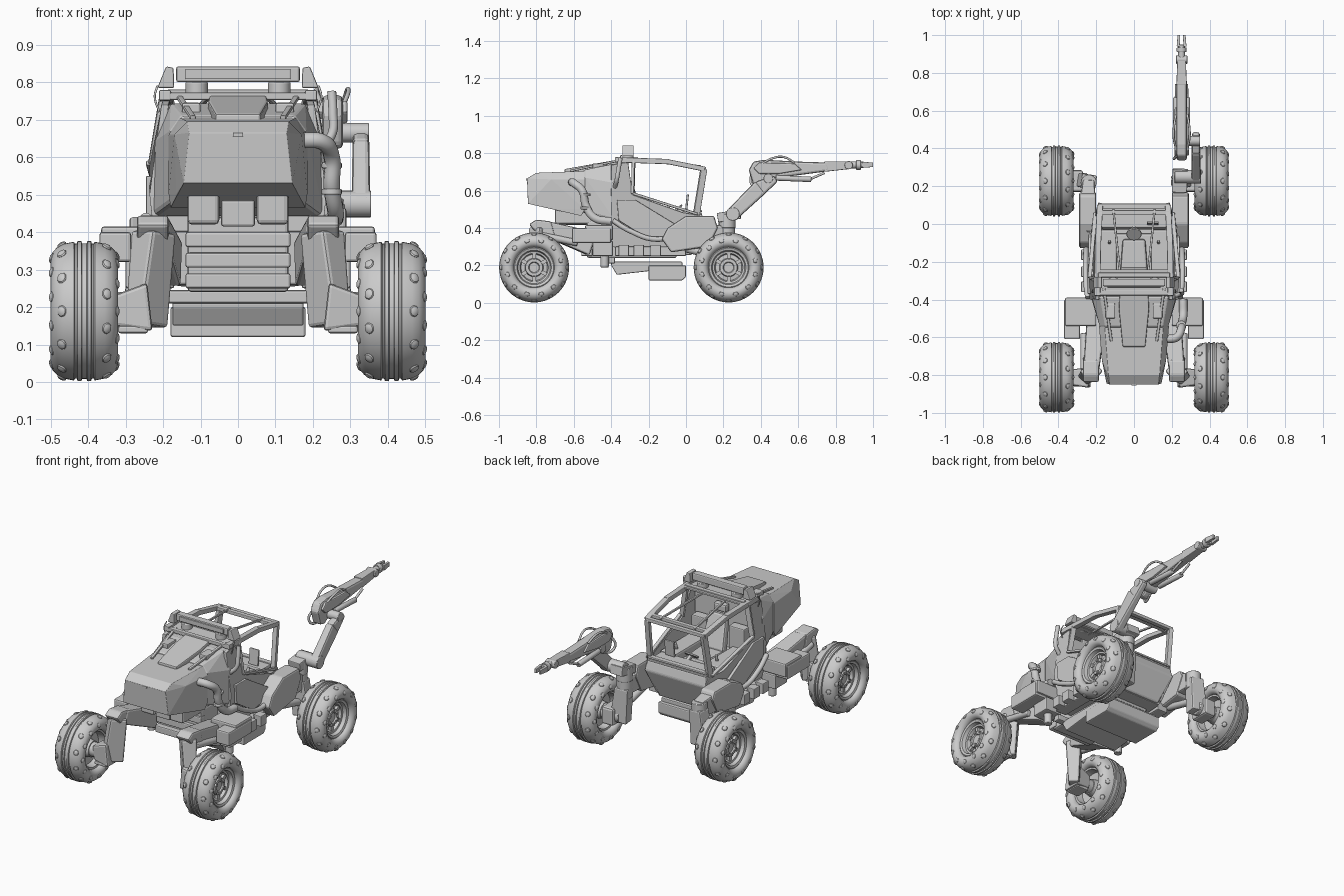
import bpy, bmesh
from math import sin, cos, pi, radians
from mathutils import Vector, Matrix


def finish(name, bm, bevel=0.0, smooth=False):
    bmesh.ops.recalc_face_normals(bm, faces=bm.faces[:])
    me = bpy.data.meshes.new(name)
    bm.to_mesh(me)
    bm.free()
    ob = bpy.data.objects.new(name, me)
    bpy.context.collection.objects.link(ob)
    if bevel:
        m = ob.modifiers.new("bevel", 'BEVEL')
        m.width, m.segments, m.limit_method, m.angle_limit = bevel, 2, 'ANGLE', radians(25)
    if smooth:
        bpy.context.view_layer.objects.active = ob
        ob.select_set(True)
        bpy.ops.object.shade_smooth_by_angle(angle=radians(35))
        ob.select_set(False)
    return ob


def hull(name, pts, bevel=0.006):
    bm = bmesh.new()
    for p in pts:
        bm.verts.new(p)
    bmesh.ops.convex_hull(bm, input=bm.verts[:])
    bmesh.ops.dissolve_limit(bm, angle_limit=radians(1), verts=bm.verts[:], edges=bm.edges[:])
    return finish(name, bm, bevel)


def box(name, x, y, z, bevel=0.006):
    return hull(name, [(a, b, c) for a in x for b in y for c in z], bevel)


def panel(name, pts, off, bevel=0.004):
    bm = bmesh.new()
    f = bm.faces.new([bm.verts.new(p) for p in pts])
    r = bmesh.ops.extrude_face_region(bm, geom=[f], use_keep_orig=True)
    bmesh.ops.translate(bm, vec=off, verts=[v for v in r['geom'] if isinstance(v, bmesh.types.BMVert)])
    return finish(name, bm, bevel)


def prism(name, yz, x0, x1, bevel=0.006):
    return panel(name, [(x0, y, z) for y, z in yz], (x1 - x0, 0, 0), bevel)


def beam(name, a, b, s0, s1=None, bevel=0.004):
    a, b = Vector(a), Vector(b)
    q = (b - a).to_track_quat('Y', 'Z')
    return hull(name, [p + q @ Vector((i * s[0] / 2, 0, j * s[1] / 2))
                       for p, s in ((a, s0), (b, s1 or s0)) for i in (-1, 1) for j in (-1, 1)], bevel)


def cyl(name, a, b, r, n=20, bevel=0.003):
    a, b = Vector(a), Vector(b)
    bm = bmesh.new()
    M = Matrix.Translation((a + b) / 2) @ (b - a).to_track_quat('Z', 'Y').to_matrix().to_4x4()
    bmesh.ops.create_cone(bm, cap_ends=True, segments=n, radius1=r, radius2=r, depth=(b - a).length, matrix=M)
    return finish(name, bm, bevel, True)


def tube(name, pts, r):
    cu = bpy.data.curves.new(name, 'CURVE')
    cu.dimensions, cu.bevel_depth, cu.bevel_resolution, cu.use_fill_caps = '3D', r, 3, True
    sp = cu.splines.new('BEZIER')
    sp.bezier_points.add(len(pts) - 1)
    for bp, p in zip(sp.bezier_points, pts):
        bp.co = p
        bp.handle_left_type = bp.handle_right_type = 'AUTO'
    bpy.context.collection.objects.link(bpy.data.objects.new(name, cu))


def lathe(bm, prof, n, closed):
    vs = [bm.verts.new((x, 0, r)) for x, r in prof]
    es = [bm.edges.new((vs[i], vs[i + 1])) for i in range(len(vs) - 1)]
    if closed:
        es.append(bm.edges.new((vs[-1], vs[0])))
    bmesh.ops.spin(bm, geom=vs + es, axis=(1, 0, 0), cent=(0, 0, 0), angle=2 * pi, steps=n, use_duplicate=False)
    bmesh.ops.remove_doubles(bm, verts=bm.verts[:], dist=0.0002)


# wheel mesh: balloon tyre, stepped rim, hub bolts, flat tread studs
bm = bmesh.new()
half = [(.062, .108), (.076, .112), (.086, .124), (.09, .14), (.085, .157), (.073, .17), (.055, .1795),
        (.028, .185), (.025, .18), (.02, .18), (.018, .187), (.008, .187), (.006, .181)]
lathe(bm, half + [(-x, r) for x, r in reversed(half)], 56, True)
rim = [(-.062, .11), (-.06, .098), (-.02, .092), (-.015, .05), (-.05, .045), (-.05, .0001), (.035, .0001), (.035, .026),
       (.042, .03), (.042, .046), (.02, .05), (.018, .07), (.04, .076), (.042, .086), (.062, .092), (.066, .104), (.062, .11)]
lathe(bm, rim, 56, False)
for x, r, ph, tilt in ((.06, .177, 0, .5), (-.06, .177, .5, -.5), (.086, .147, .5, 1.2), (-.086, .147, 0, -1.2)):
    for k in range(12):
        M = (Matrix.Rotation(2 * pi * (k + ph) / 12, 4, 'X') @ Matrix.Translation((x, 0, r)) @
             Matrix.Rotation(tilt, 4, 'Y') @ Matrix.Diagonal((1, 1.1, .5, 1)))
        bmesh.ops.create_uvsphere(bm, u_segments=10, v_segments=6, radius=.014, matrix=M)
for k in range(6):
    R = Matrix.Rotation(pi * k / 3, 4, 'X')
    bmesh.ops.create_cube(bm, size=.014, matrix=R @ Matrix.Translation((.04, 0, .038)))
    bmesh.ops.create_cube(bm, size=1, matrix=R @ Matrix.Translation((.02, 0, .062)) @ Matrix.Diagonal((.03, .02, .045, 1)))
wheel = finish("wheel_front_right", bm, 0, True)
wheel.location = (.41, -.812, .189)
for nm, x, y in (("front_left", -.41, -.812), ("rear_right", .41, .228), ("rear_left", -.41, .228)):
    w = bpy.data.objects.new("wheel_" + nm, wheel.data)
    w.location, w.rotation_euler = (x, y, .189), (0, 0, pi if x < 0 else 0)
    bpy.context.collection.objects.link(w)

# engine hood: rounded nose block and rear collar
hull("hood_nose", [(s * x, y, z) for s in (-1, 1) for x, y, z in
     ((.13, -.85, .665), (.145, -.845, .53), (.165, -.70, .50), (.18, -.56, .465), (.185, -.54, .50), (.185, -.54, .66),
      (.155, -.54, .705), (.135, -.80, .695), (.17, -.72, .66))], .016)
hull("hood_collar", [(s * x, y, z) for s in (-1, 1) for x, y, z in
     ((.175, -.55, .48), (.18, -.55, .67), (.15, -.55, .71), (.23, -.38, .44), (.225, -.38, .64), (.18, -.38, .745))], .012)
hull("hood_top_panel", [(s * x, y, z) for s in (-1, 1) for x, y, z in
     ((.06, -.65, .69), (.06, -.65, .715), (.08, -.45, .70), (.08, -.45, .75), (.075, -.35, .72), (.075, -.35, .768))], .006)
box("hood_latch", (-.013, .013), (-.855, -.84), (.655, .665), .001)
box("grille_center", (-.045, .045), (-.69, -.5), (.415, .485))
for s in (-1, 1):
    box("grille_box", (s * .05, s * .135), (-.70, -.5), (.42, .505), .012)
    beam("hood_rail", (s * .12, -.62, .705), (s * .16, -.34, .765), (.016, .012))
    box("hood_vent", (s * .10, s * .15), (-.50, -.42), (.70, .745))

# central chassis and stepped belly
box("chassis_spine", (-.135, .135), (-.53, -.05), (.24, .44), .01)
for k in range(3):
    box("front_step", (-.14, .14), (-.56 + k * .01, -.5), (.25 + k * .055, .29 + k * .055))
hull("belly_tray", [(s * .175, y, z) for s in (-1, 1) for y, z in
     ((-.40, .20), (-.37, .15), (-.02, .19), (-.02, .22), (-.40, .22))], .005)
prism("belly_skid", [(-.20, .20), (-.20, .12), (-.02, .12), (.0, .14), (.0, .20)], -.18, .18)
box("chassis_crossbar", (-.22, .22), (-.42, -.38), (.21, .245))

# cab tub, sides and nose
hull("cab_floor", [(s * x, y, z) for s in (-1, 1) for x, y, z in
     ((.19, -.38, .26), (.215, -.38, .42), (.155, .03, .255), (.19, .06, .40))])
hull("cab_nose", [(s * x, y, z) for s in (-1, 1) for x, y, z in
     ((.14, .04, .26), (.195, .10, .42), (.19, .085, .475), (.2, .02, .475), (.155, -.02, .26))], .008)
box("cab_rear_wall", (-.19, .19), (-.385, -.35), (.40, .74))
for s in (-1, 1):
    panel("cab_side", [(s * x, y, z) for x, y, z in
          ((.205, -.40, .74), (.2, -.31, .755), (.235, -.285, .58), (.225, -.02, .485), (.2, .07, .47), (.195, .10, .42),
           (.165, .04, .28), (.205, -.2, .27), (.215, -.4, .30), (.24, -.4, .5))], (-s * .02, 0, 0))
    panel("door_plate", [(s * x, y, z) for x, y, z in
          ((.246, -.37, .55), (.246, -.27, .55), (.24, -.04, .41), (.232, -.06, .355), (.238, -.2, .34), (.245, -.36, .44))],
          (-s * .018, 0, 0))
    # roof cage
    beam("front_pillar", (s * .19, .055, .47), (s * .18, .095, .715), (.026, .034))
    beam("roof_rail_front", (s * .18, .10, .715), (s * .19, -.10, .755), (.032, .026))
    beam("roof_rail_rear", (s * .19, -.09, .755), (s * .195, -.38, .765), (.032, .028))
    beam("middle_pillar", (s * .225, -.285, .58), (s * .195, -.28, .76), (.016, .03))
    beam("sill_trim", (s * .235, -.285, .585), (s * .205, .06, .475), (.022, .014))
    beam("roof_brace", (s * .07, -.3, .765), (s * .11, .08, .73), (.012, .012))
    tube("side_hose", [(s * x, y, z) for x, y, z in
         ((.245, -.39, .44), (.255, -.3, .385), (.255, -.16, .34), (.25, -.08, .36), (.24, -.03, .42))], .014)
    # light bar side lamps, mounts and aerials
    hull("side_lamp", [(s * x, y, z) for y in (-.34, -.28)
         for x, z in ((.17, .785), (.172, .838), (.192, .842), (.215, .785))], .004)
    cyl("lamp_mount", (s * .11, -.31, .76), (s * .11, -.31, .80), .03)
    tube("aerial", [(s * .21, -.36, .72), (s * .222, -.36, .76), (s * .215, -.345, .79)], .003)
for y, z in ((.095, .717), (.06, .725), (-.27, .77), (-.365, .762)):
    beam("roof_crossbar", (-.19, y, z), (.19, y, z), (.026, .02))
hull("roof_plate", [(s * .18, y, z) for s in (-1, 1) for y, z in
     ((-.37, .765), (-.24, .775), (-.37, .755), (-.24, .765))], .002)
box("light_bar", (-.165, .165), (-.33, -.29), (.80, .842))
box("light_bar_lens", (-.14, .14), (-.338, -.325), (.808, .834), .002)
for z in (.49, .475):
    beam("windscreen_sill", (-.19, .07, z), (.19, .07, z), (.03, .012))

# interior: seat, dash, controls
hull("seat_cushion", [(s * x, y, z) for s in (-1, 1) for x, y in ((.075, -.28), (.06, -.08)) for z in (.40, .47)], .012)
beam("seat_back", (0, -.25, .46), (0, -.31, .65), (.15, .05), (.11, .04), .012)
box("headrest", (-.04, .04), (-.345, -.305), (.655, .70), .01)
hull("dashboard", [(s * .17, y, z) for s in (-1, 1) for y, z in ((-.03, .44), (-.02, .49), (.06, .49), (.06, .42))])
beam("control_screen", (.10, .0, .49), (.10, .01, .58), (.06, .012))
beam("steering_column", (0, .02, .46), (0, -.05, .50), (.02, .02))
cyl("steering_wheel", (0, -.05, .495), (0, -.056, .503), .04)
for s in (-1, 1):
    box("side_console", (s * .09, s * .19), (-.30, -.03), (.40, .485), .01)
    cyl("joystick", (s * .13, -.1, .48), (s * .13, -.09, .52), .008, 10)
    box("rear_equipment", (s * .07, s * .17), (-.345, -.29), (.42, .60))

for s in (-1, 1):
    # equipment boxes along the flanks
    box("flank_box", (s * .20, s * .365), (-.54, -.39), (.335, .415), .008)
    box("flank_box_outer", (s * .285, s * .37), (-.61, -.40), (.32, .40), .008)
    box("flank_box_low", (s * .19, s * .30), (-.50, -.39), (.25, .33))
    box("flank_rail", (s * .17, s * .24), (-.38, .0), (.25, .30))
    for y in (-.36, -.28, -.19):
        box("flank_valve", (s * .23, s * .28), (y, y + .055), (.25, .31), .004)
    cyl("drain_post", (s * .25, -.435, .19), (s * .25, -.435, .33), .022)
    # front legs (toward -y)
    beam("front_thigh", (s * .20, -.50, .315), (s * .225, -.76, .40), (.10, .13), (.085, .08), .01)
    hull("front_knee", [(s * x, y, z) for x in (.185, .27) for y, z in
         ((-.84, .42), (-.80, .445), (-.72, .435), (-.70, .36), (-.78, .35))], .01)
    beam("front_shin", (s * .225, -.78, .40), (s * .245, -.80, .15), (.085, .09), (.06, .11), .01)
    beam("front_axle_housing", (s * .235, -.812, .20), (s * .335, -.812, .189), (.11, .13), (.08, .08), .01)
    box("front_knuckle_foot", (s * .24, s * .32), (-.86, -.77), (.13, .15))
    cyl("front_axle", (s * .27, -.812, .189), (s * .40, -.812, .189), .04)
    cyl("front_damper", (s * .265, -.58, .32), (s * .265, -.77, .36), .018)
    # rear legs (toward +y); the right one is taller to carry the arm
    t = .465 if s > 0 else .44
    prism("rear_thigh", [(-.13, .34), (-.10, .40), (.0, t), (.15, t), (.17, .40), (.12, .30), (-.08, .27)],
          s * .20, s * .29, .01)
    cyl("rear_knee", (s * .24, .22, .30), (s * .24, .22, t - .04), .042)
    beam("rear_knee_link", (s * .245, .12, .37), (s * .24, .23, .36), (.08, .11), (.06, .09), .008)
    beam("rear_shin", (s * .24, .225, .36), (s * .26, .228, .16), (.075, .08), (.07, .10), .008)
    cyl("rear_axle", (s * .25, .228, .189), (s * .40, .228, .189), .042)
    box("rear_hub_housing", (s * .27, s * .345), (.17, .285), (.14, .24), .012)
    cyl("rear_damper", (s * .25, .0, .29), (s * .25, .20, .24), .02)

# exhaust pipe and intake on the right
tube("exhaust_pipe", [(.17, -.61, .645), (.225, -.60, .64), (.25, -.555, .60), (.25, -.535, .52), (.26, -.49, .455),
                      (.26, -.40, .435)], .022)
tube("intake_pipe", [(.215, -.38, .62), (.25, -.37, .66), (.253, -.36, .72), (.25, -.35, .775)], .012)
for z in (.57, .50):
    cyl("pipe_collar", (.25, -.537, z), (.25, -.537, z + .015), .027)

# manipulator: base, lower link, forearm, gripper
cyl("arm_base", (.24, .22, .40), (.24, .22, .475), .045)
cyl("arm_shoulder", (.215, .25, .475), (.355, .25, .475), .036)
beam("arm_base_yoke", (.24, .17, .455), (.245, .29, .475), (.08, .05))
beam("arm_lower_link", (.328, .235, .46), (.328, .40, .62), (.05, .07), (.045, .085), .012)
beam("arm_lower_tip", (.328, .39, .61), (.328, .48, .665), (.045, .085), (.04, .04), .012)
cyl("arm_elbow", (.22, .44, .665), (.35, .44, .665), .026)
prism("forearm_shell", [(.335, .71), (.36, .755), (.42, .765), (.60, .755), (.76, .75), (.77, .705), (.62, .685),
                        (.46, .665), (.40, .62), (.36, .63)], .225, .28, .012)
prism("forearm_cover", [(.36, .72), (.39, .75), (.58, .745), (.62, .71), (.50, .69), (.39, .69)], .215, .292, .006)
for s in (-1, 1):
    cyl("forearm_ram", (.252 + s * .03, .48, .668), (.252 + s * .03, .67, .66), .015, 14)
    cyl("forearm_ram_rod", (.252 + s * .03, .66, .66), (.252 + s * .028, .74, .695), .007, 10)
    tube("forearm_cable", [(.252 + s * .03, .40, .74), (.252 + s * .042, .46, .772), (.252 + s * .04, .52, .78),
                           (.252 + s * .03, .58, .75)], .006)
    beam("gripper_finger", (.252 + s * .018, .94, .738), (.252 + s * .014, 1.0, .738), (.016, .032), (.014, .024), .002)
tube("elbow_hose", [(.225, .36, .70), (.212, .345, .66), (.22, .36, .625), (.24, .42, .63)], .007)
beam("forearm_tip", (.252, .74, .728), (.252, .87, .736), (.055, .055), (.045, .042))
cyl("wrist_joint", (.222, .87, .736), (.282, .87, .736), .022)
cyl("wrist", (.252, .87, .737), (.252, .95, .738), .018)
cyl("wrist_collar", (.252, .91, .737), (.252, .935, .737), .026)
